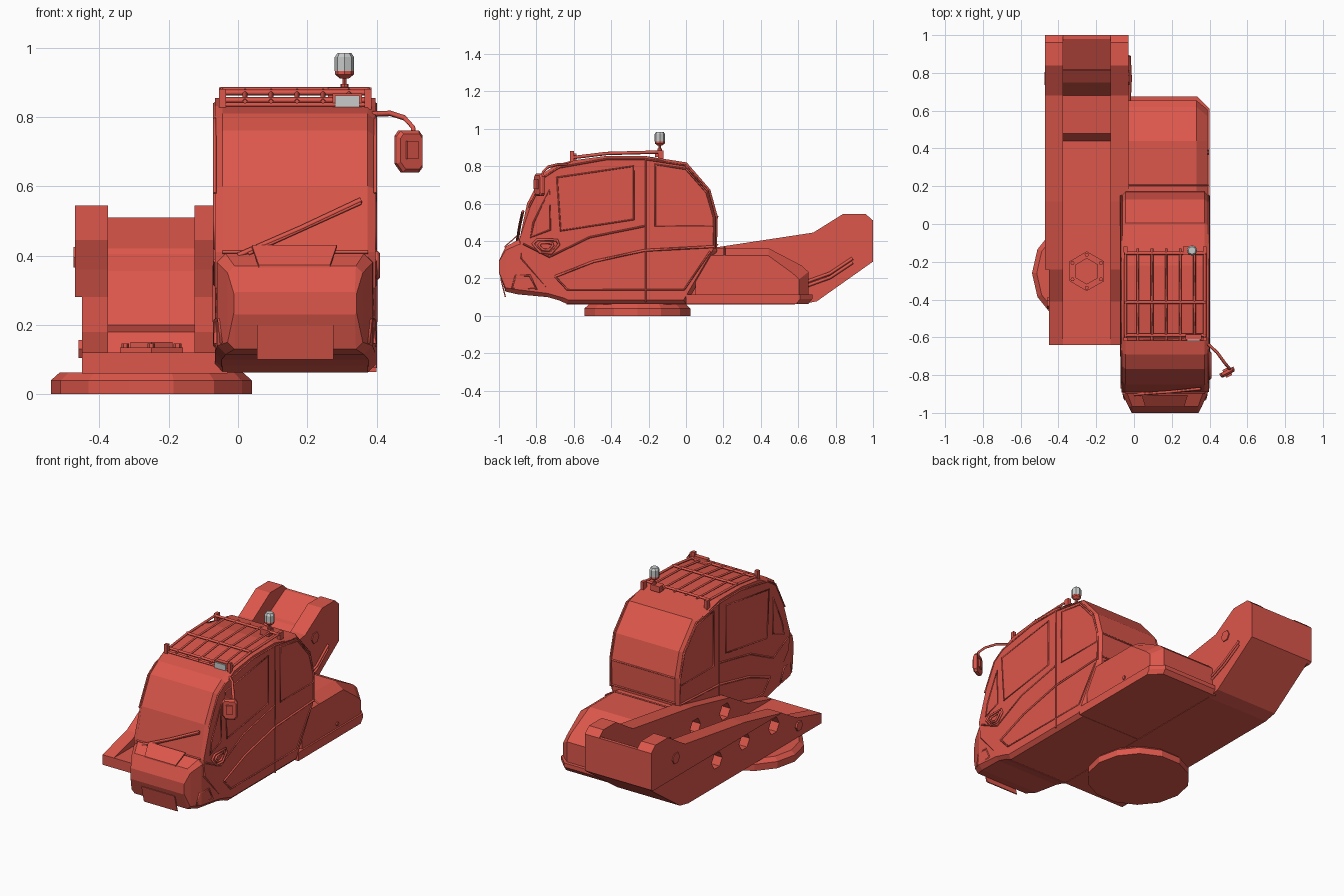
import bpy, bmesh, math
from mathutils import Vector, Matrix


def material(name, col):
    m = bpy.data.materials.new(name)
    m.diffuse_color = (*col, 1)
    return m


RED = material("red paint", (0.72, 0.095, 0.07))
GREY = material("pale grey lens", (0.58, 0.59, 0.59))


def add(name, bm, mat=RED):
    bmesh.ops.recalc_face_normals(bm, faces=bm.faces)
    me = bpy.data.meshes.new(name)
    bm.to_mesh(me)
    bm.free()
    me.materials.append(mat)
    ob = bpy.data.objects.new(name, me)
    bpy.context.collection.objects.link(ob)
    return ob


def loft(name, loops, mat=RED, bevel=0):
    """Skin equal-length loops and cap both ends."""
    bm = bmesh.new()
    rows = [[bm.verts.new(p) for p in lp] for lp in loops]
    n = len(rows[0])
    caps = [bm.faces.new(rows[0]), bm.faces.new(rows[-1])]
    for a, b in zip(rows, rows[1:]):
        for i in range(n):
            j = (i + 1) % n
            bm.faces.new((a[i], a[j], b[j], b[i]))
    if bevel:
        edges = {e for f in caps for e in f.edges}
        bmesh.ops.bevel(bm, geom=list(edges), offset=bevel, segments=1, affect='EDGES')
    return add(name, bm, mat)


def prism(name, yz, x0, x1, mat=RED, bevel=0):
    return loft(name, [[(x, y, z) for y, z in yz] for x in (x0, x1)], mat, bevel)


def box(name, x, y, z, mat=RED):
    return prism(name, [(y[0], z[0]), (y[1], z[0]), (y[1], z[1]), (y[0], z[1])], x[0], x[1], mat)


def turned(name, cx, cy, rz, sides, mat=RED, turn=0.0):
    """Stack of rings (radius, height) about a vertical axis."""
    ang = [turn + 2 * math.pi * i / sides for i in range(sides)]
    return loft(name, [[(cx + r * math.cos(a), cy + r * math.sin(a), z) for a in ang] for r, z in rz], mat)


def polygon(y, z, r, n=6):
    return [(y + r * math.cos(2 * math.pi * i / n), z + r * math.sin(2 * math.pi * i / n)) for i in range(n)]


def tube(name, pts, r=0.006, closed=False):
    cu = bpy.data.curves.new(name, 'CURVE')
    cu.dimensions = '3D'
    cu.bevel_depth, cu.bevel_resolution, cu.use_fill_caps = r, 0, True
    sp = cu.splines.new('POLY')
    sp.points.add(len(pts) - 1)
    for p, co in zip(sp.points, pts):
        p.co = (*co, 1)
    sp.use_cyclic_u = closed
    tmp = bpy.data.objects.new(name + " path", cu)
    bpy.context.collection.objects.link(tmp)
    dg = bpy.context.evaluated_depsgraph_get()
    me = bpy.data.meshes.new_from_object(tmp.evaluated_get(dg))
    bpy.data.objects.remove(tmp)
    me.materials.clear()
    me.materials.append(RED)
    ob = bpy.data.objects.new(name, me)
    bpy.context.collection.objects.link(ob)
    return ob


# Turntable
turned("turntable", -0.25, -0.26, [(0.29, 0), (0.29, 0.04), (0.265, 0.062)], 14)

# Boom carrier: two side plates pierced by hexagonal holes
plate = [(-0.64, 0.06), (0.62, 0.062), (0.70, 0.078), (1, 0.29), (1, 0.51), (0.96, 0.545),
         (0.84, 0.545), (0.68, 0.445), (0.12, 0.36), (-0.24, 0.28), (-0.41, 0.18), (-0.64, 0.12)]
plates = [prism("left_plate", plate, -0.45, -0.375), prism("right_plate", plate, -0.125, -0.03)]
cutters = [prism("hole_cutter", polygon(y, z, 0.05), -0.7, 0.0)
           for y, z in ((0.35, 0.215), (0.09, 0.23), (-0.19, 0.215))]
for ob in plates:
    for c in cutters:
        md = ob.modifiers.new("hole", 'BOOLEAN')
        md.operation, md.solver, md.object = 'DIFFERENCE', 'EXACT', c
    dg = bpy.context.evaluated_depsgraph_get()
    me = bpy.data.meshes.new_from_object(ob.evaluated_get(dg))
    ob.modifiers.clear()
    ob.data = me
for c in cutters:
    bpy.data.objects.remove(c)

# Outer cladding, stepped floor between plates, bosses
prism("left_cladding", [(-0.24, 0.28), (0.985, 0.28), (1, 0.29), (1, 0.51), (0.96, 0.545),
                        (0.84, 0.545), (0.68, 0.445), (0.12, 0.36)], -0.47, -0.44)
prism("carrier_floor", [(-0.64, 0.06), (0.62, 0.062), (0.70, 0.078), (1, 0.29), (1, 0.51), (0.98, 0.51),
                        (0.82, 0.42), (0.81, 0.405), (0.78, 0.38), (0.75, 0.355), (0.68, 0.20),
                        (0.48, 0.18), (0.46, 0.15), (0.44, 0.12), (-0.64, 0.12)], -0.38, -0.12)
prism("pivot_boss_left", polygon(0.77, 0.395, 0.034), -0.475, -0.46)
prism("pivot_boss_right", polygon(0.77, 0.395, 0.034), -0.04, -0.024)
prism("hub_cap", polygon(-0.42, 0.13, 0.03), -0.46, -0.44)
turned("swivel_ring", -0.25, -0.25, [(0.105, 0.115), (0.105, 0.135), (0.07, 0.135), (0.07, 0.15)], 6, turn=math.pi / 6)
for i in range(6):
    a = math.pi / 3 * i + math.pi / 6
    turned("swivel_bolt", -0.25 + 0.087 * math.cos(a), -0.25 + 0.087 * math.sin(a), [(0.011, 0.13), (0.011, 0.146)], 6)
for d in (0, 0.022):
    tube("side_hose", [(-0.026, 0.645, 0.16 + d), (-0.02, 0.77, 0.205 + d), (-0.026, 0.89, 0.285 + d)], 0.009)

# Rear deck with sloped tail and chamfered right edge
deck = [(0.05, 0.07), (0.655, 0.07), (0.655, 0.235), (0.62, 0.268), (0.44, 0.362), (0.05, 0.362)]
deck_in = [(y - (0.05 if y > 0.5 else 0), z - (0.04 if z > 0.2 else 0)) for y, z in deck]
loft("rear_deck", [[(x, *p) for p in prof] for x, prof in ((-0.05, deck), (0.33, deck), (0.39, deck_in))])
lip = [(-0.05, 0.0), (0.4, 0.0), (0.4, 0.61), (0.335, 0.675), (-0.05, 0.675)]
loft("deck_lip", [[(x, y - 0.02 * (y > 0.5), 0.064) for x, y in lip],
                  [(x, y, 0.09) for x, y in lip], [(x, y, 0.115) for x, y in lip]])
prism("deck_bolt", polygon(0.38, 0.14, 0.012), 0.385, 0.397)
tube("deck_seam", [(-0.03, 0.205, 0.365), (0.33, 0.205, 0.365), (0.392, 0.205, 0.325)], 0.005)

# Cab shell
L, R = -0.067, 0.396
cab = [(-0.635, 0.063), (0.0, 0.063), (0.165, 0.345), (0.17, 0.53), (0.13, 0.675), (0.004, 0.82),
       (-0.22, 0.855), (-0.425, 0.855), (-0.60, 0.832), (-0.69, 0.81), (-0.767, 0.76),
       (-0.85, 0.60), (-0.89, 0.41), (-0.90, 0.30), (-0.74, 0.11)]
prism("cab_shell", cab, L, R, bevel=0.022)


# Nose tapering to the front
def nose_ring(y, x0, x1, z0, z1, c):
    return [(x0 + c, y, z0), (x1 - c, y, z0), (x1, y, z0 + c), (x1, y, z1 - c),
            (x1 - c, y, z1), (x0 + c, y, z1), (x0, y, z1 - c), (x0, y, z0 + c)]


loft("nose", [nose_ring(-0.62, L, R, 0.066, 0.42, 0.02), nose_ring(-0.74, L, R, 0.10, 0.415, 0.02),
              nose_ring(-0.90, -0.06, 0.388, 0.115, 0.405, 0.025),
              nose_ring(-0.965, -0.03, 0.36, 0.13, 0.37, 0.02),
              nose_ring(-1.0, -0.012, 0.342, 0.23, 0.295, 0.005)])
prism("front_plate", [(-0.969, 0.10), (-0.962, 0.10), (-0.987, 0.20), (-0.994, 0.20)], 0.055, 0.275)
loft("nose_badge_panel", [[(0.06, -0.97, 0.345 + d), (0.265, -0.97, 0.345 + d),
                           (0.285, -0.905, 0.402 + d), (0.04, -0.905, 0.402 + d)] for d in (0.02, 0.028)])

# Raised frames and seams on both cab sides
frames = {
    "door_window_frame": [(-0.69, 0.74), (-0.28, 0.80), (-0.28, 0.515), (-0.67, 0.455)],
    "rear_window_frame": [(-0.165, 0.81), (0.0, 0.785), (0.11, 0.66), (0.148, 0.53), (0.148, 0.48), (-0.165, 0.48)],
    "quarter_window_frame": [(-0.73, 0.675), (-0.725, 0.46), (-0.83, 0.42), (-0.815, 0.50)]}
seams = {
    "waist_seam": [(-0.70, 0.21), (-0.495, 0.29), (-0.22, 0.35), (0.15, 0.37)],
    "shoulder_seam": [(-0.87, 0.385), (-0.73, 0.315), (-0.515, 0.42), (-0.22, 0.48)],
    "door_seam": [(-0.215, 0.84), (-0.215, 0.075)],
    "sill_seam": [(-0.70, 0.21), (-0.635, 0.14), (-0.01, 0.14), (0.13, 0.345)],
    "roof_seam": [(-0.84, 0.58), (-0.755, 0.745), (-0.68, 0.793), (-0.425, 0.838),
                  (-0.22, 0.838), (-0.005, 0.805), (0.115, 0.67), (0.152, 0.53), (0.152, 0.36)]}
for x in (L, R):
    for n, p in frames.items():
        tube(n, [(x, *q) for q in p], 0.005, True)
    for n, p in seams.items():
        tube(n, [(x, *q) for q in p], 0.007 if n == "waist_seam" else 0.005)
    s = 1 if x == R else -1
    tube("headlamp_frame", [(x - s * dx, y, z) for dx, y, z in
                            ((0.02, -0.93, 0.15), (0.014, -0.91, 0.215), (0.004, -0.835, 0.215), (0.002, -0.80, 0.145))],
         0.006, True)
for k in (1, 0.55):
    tube("door_handle", [(0.401, -0.75 + k * a, 0.37 + k * b) for a, b in
                         ((-0.068, 0.015), (-0.045, 0.037), (0.06, 0.035), (0.07, 0.01), (0.03, -0.035), (-0.03, -0.03))],
         0.008, True)

# Windscreen base seam and wiper
tube("windscreen_seam", [(-0.045, -0.893, 0.41), (0.375, -0.893, 0.41)], 0.005)
tube("wiper_arm", [(0.0, -0.902, 0.40), (0.18, -0.89, 0.478), (0.355, -0.872, 0.56)], 0.008)
tube("wiper_blade", [(0.03, -0.905, 0.405), (0.355, -0.875, 0.552)], 0.005)

# Back wall seams
for y, z in ((0.17, 0.53), (0.168, 0.38)):
    tube("back_seam", [(-0.045, y, z), (0.375, y, z)], 0.005)

# Roof rack
rail = [(-0.615, 0.845), (-0.425, 0.868), (-0.13, 0.876)]
for x in (-0.045, 0.375):
    tube("rack_rail", [(x, *p) for p in rail], 0.009)
    box("rack_front_post", (x - 0.01, x + 0.01), (-0.62, -0.60), (0.82, 0.88))
    box("rack_rear_post", (x - 0.01, x + 0.01), (-0.15, -0.12), (0.82, 0.885))
for i in range(5):
    x = 0.02 + 0.075 * i
    tube("rack_slat", [(x, *p) for p in rail], 0.007)
for y, z in ((-0.59, 0.848), (-0.415, 0.87), (-0.155, 0.877)):
    tube("rack_crossbar", [(-0.05, y, z), (0.38, y, z)], 0.009)
tube("rack_lower_bar", [(-0.045, -0.61, 0.835), (0.375, -0.61, 0.835)], 0.007)

# Work lamp
box("work_lamp", (0.272, 0.358), (-0.612, -0.585), (0.822, 0.868))
box("work_lamp_lens", (0.28, 0.35), (-0.62, -0.611), (0.828, 0.862), GREY)

# Warning beacon
box("beacon_foot", (0.26, 0.32), (-0.165, -0.12), (0.85, 0.885))
turned("beacon_stem", 0.307, -0.14, [(0.012, 0.88), (0.012, 0.895), (0.006, 0.895), (0.006, 0.915)], 8)
turned("beacon_base", 0.307, -0.14, [(0.012, 0.91), (0.027, 0.922), (0.027, 0.935)], 8)
turned("beacon_dome", 0.307, -0.14, [(0.028, 0.933), (0.028, 0.972), (0.02, 0.984)], 8, GREY)

# Side mirror on bent arm
tube("mirror_arm", [(0.385, -0.63, 0.808), (0.44, -0.68, 0.81), (0.48, -0.735, 0.797),
                    (0.505, -0.765, 0.77), (0.507, -0.772, 0.70)], 0.008)
rim = [(-0.042, -0.035), (-0.022, -0.06), (0.03, -0.06), (0.042, -0.045),
       (0.042, 0.045), (0.03, 0.06), (-0.03, 0.06), (-0.042, 0.045)]
spin = Matrix.Translation((0.493, -0.783, 0.70)) @ Matrix.Rotation(math.radians(28), 4, 'Z')
loft("mirror_head", [[spin @ Vector((a * k, y, b * k)) for a, b in rim]
                     for y, k in ((-0.016, 0.85), (-0.006, 1), (0.01, 1))])
clamp = box("mirror_clamp", (-0.018, 0.018), (-0.026, 0.02), (-0.022, 0.03))
clamp.data.transform(spin)
